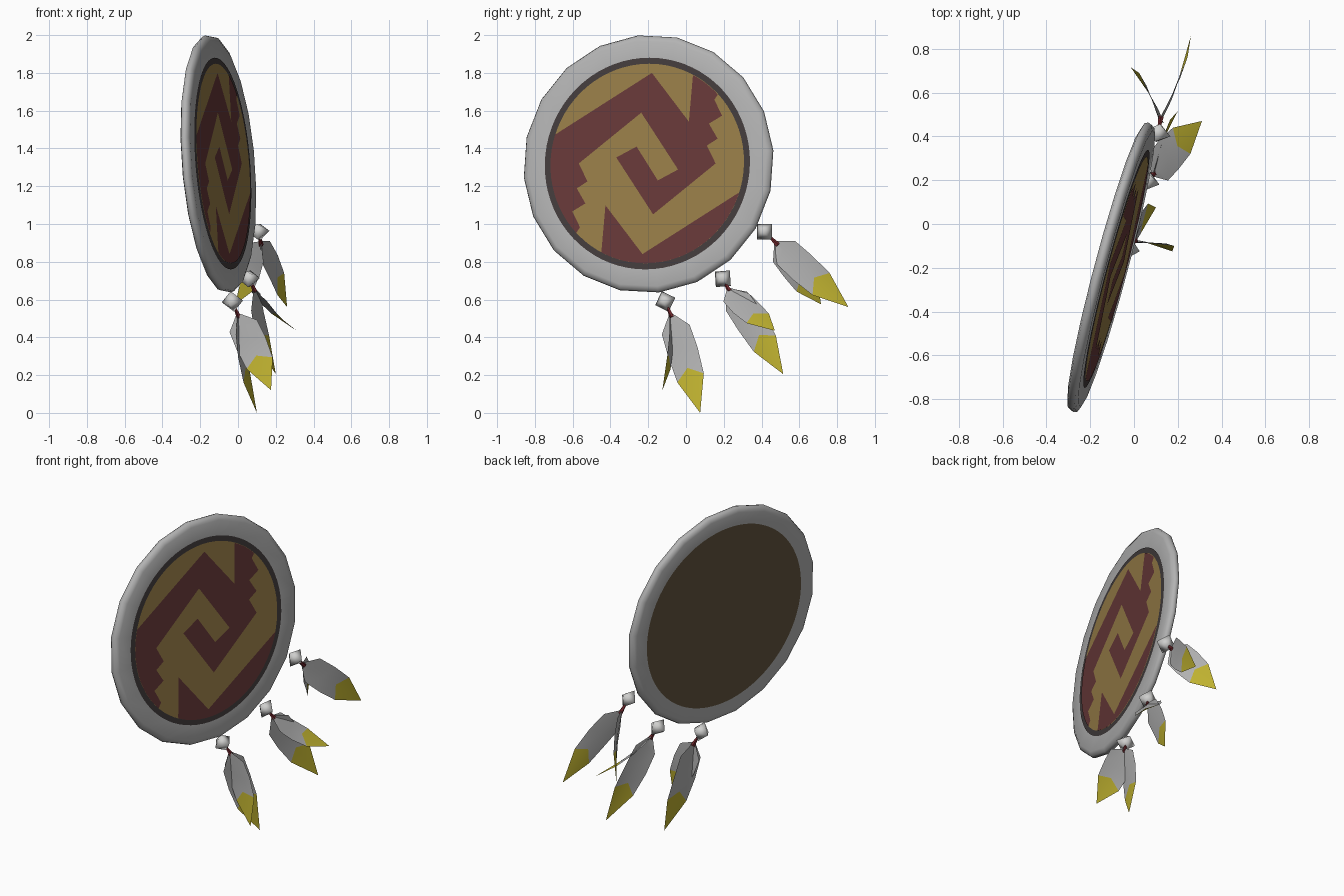
import bpy, bmesh, math
from mathutils import Vector, Matrix

if "Cube" in bpy.data.objects:
    bpy.data.objects.remove(bpy.data.objects["Cube"])


def material(name, r, g, b):
    m = bpy.data.materials.new(name)
    m.diffuse_color = (r, g, b, 1)
    m.use_nodes = True
    m.node_tree.nodes["Principled BSDF"].inputs["Base Color"].default_value = m.diffuse_color
    return m


GREY = material("rim grey", 0.45, 0.45, 0.45)
FEATHER = material("feather grey", 0.45, 0.45, 0.45)
BEAD = material("bead white", 0.62, 0.62, 0.61)
YELLOW = material("tip yellow", 0.53, 0.45, 0.03)
GOLD = material("hide gold", 0.31, 0.205, 0.064)
MAROON = material("paint maroon", 0.135, 0.04, 0.04)
DARK = material("border dark", 0.055, 0.045, 0.045)
BROWN = material("back brown", 0.126, 0.089, 0.05)
RED = material("cord red", 0.16, 0.02, 0.025)

# Tilted frame of the shield: U to the right, V up, N out of the painted face
A, B = 0.267, -0.08
N = Vector((1, -A, -B)).normalized()
U = Vector((A, 1, 0)).normalized()
V = N.cross(U)
FRAME = Matrix.Translation((-0.105, -0.198, 1.318)) @ Matrix((U, V, N)).transposed().to_4x4()


def make(name, bm, mats, matrix=Matrix(), smooth=None):
    me = bpy.data.meshes.new(name)
    bm.to_mesh(me)
    bm.free()
    for m in mats:
        me.materials.append(m)
    ob = bpy.data.objects.new(name, me)
    ob.matrix_world = matrix
    bpy.context.collection.objects.link(ob)
    if smooth:
        bpy.ops.object.select_all(action='DESELECT')
        ob.select_set(True)
        bpy.context.view_layer.objects.active = ob
        bpy.ops.object.shade_smooth_by_angle(angle=math.radians(smooth))
    return ob


def arc(a0, a1, r, n):
    return [(r * math.cos(math.radians(a0 + (a1 - a0) * i / n)),
             r * math.sin(math.radians(a0 + (a1 - a0) * i / n))) for i in range(n + 1)]


def plate(name, pts, h, mat, up=True):
    """Flat painted sheet lying on the shield."""
    bm = bmesh.new()
    f = bm.faces.new([bm.verts.new((x, y, h)) for x, y in pts])
    f.normal_update()
    if (f.normal.z > 0) != up:
        f.normal_flip()
    bmesh.ops.triangulate(bm, faces=bm.faces[:], ngon_method='EAR_CLIP')
    return make(name, bm, [mat], FRAME)


# Shield body: a 20-sided disc with a rounded rim
bm = bmesh.new()
rings = []
for r, h in [(0.56, -0.022), (0.655, -0.025), (0.68, -0.016), (0.686, 0.0),
             (0.68, 0.016), (0.655, 0.027), (0.56, 0.022)]:
    rings.append([bm.verts.new((x, y, h)) for x, y in arc(6, 348, r, 19)])
for lo, hi in zip(rings, rings[1:]):
    for i in range(20):
        j = (i + 1) % 20
        bm.faces.new((lo[i], lo[j], hi[j], hi[i]))
bm.faces.new(rings[0][::-1])
bm.faces.new(rings[-1])
make("shield_rim", bm, [GREY], FRAME, 50)

# Painted face and back
full = arc(0, 355, 1, 71)
plate("back_hide", [(0.575 * x, 0.575 * y) for x, y in full], -0.0275, BROWN, False)
plate("face_border", [(0.562 * x, 0.562 * y) for x, y in full], 0.0255, DARK)
plate("face_hide", [(0.53 * x, 0.53 * y) for x, y in full], 0.0275, GOLD)


def turned(pts):
    return [(-x, -y) for x, y in pts]


# Spiral with stepped ends; the second half is the first one turned half round
cap = [(-0.505, 0.155), (0.016, 0.481), (0.224, 0.222), (0.241, 0.466)]
half = [(0.361, 0.339), (0.405, 0.254), (0.334, 0.212), (0.383, 0.132), (0.325, 0.095),
        (0.375, 0.0), (0.038, -0.27), (-0.17, 0.032), (-0.06, 0.09)]
spiral = cap + arc(62, 44, 0.528, 6) + half + turned(half[::-1]) + arc(224, 163, 0.53, 14)
plate("painted_spiral", spiral, 0.0295, MAROON)
plate("painted_cap", turned(cap) + arc(243, 342, 0.53, 22), 0.0295, MAROON)


# Feathers: folded blades with yellow points
def feather(name, base, tip, across, bend=0.02):
    base, tip, across = Vector(base), Vector(tip), Vector(across)
    d = tip - base
    w = (across - d * (across.dot(d) / d.length_squared)).normalized()
    n = d.cross(w).normalized()
    if n.z > 0:
        n = -n
    bm = bmesh.new()
    rows = []
    # side position, spine position, half width
    for ts, tm, hw in [(0, 0, 0.012), (0.15, 0.1, 0.08), (0.38, 0.33, 0.084),
                       (0.64, 0.54, 0.076)]:
        row = []
        for s, t in ((-1, ts), (0, tm), (1, ts)):
            sag = bend * math.sin(math.pi * t) - (0.006 if s == 0 else 0)
            row.append(bm.verts.new(base + d * t + w * (s * hw) + n * sag))
        rows.append(row)
    for a, b in zip(rows, rows[1:]):
        for k in (0, 1):
            bm.faces.new((a[k], a[k + 1], b[k + 1], b[k]))
    end = bm.verts.new(tip)
    for k in (0, 1):
        bm.faces.new((rows[-1][k], rows[-1][k + 1], end)).material_index = 1
    make(name, bm, [FEATHER, YELLOW], smooth=40)


# Each hanging: bead centre, bead turn, feather root, two (tip, across) pairs
hangings = [
    ((0.11, 0.415, 0.96), 0, (0.12, 0.475, 0.90),
     [((0.26, 0.86, 0.56), (0.045, 0.115, 0.13)), ((-0.015, 0.715, 0.575), (-0.08, 0.16, 0.145))]),
    ((0.06, 0.195, 0.71), 5, (0.085, 0.225, 0.655),
     [((0.31, 0.47, 0.435), (-0.1, 0.17, 0.06)), ((0.20, 0.515, 0.205), (0.115, 0.295, 0.225))]),
    ((-0.03, -0.11, 0.59), -25, (0.0, -0.08, 0.52),
     [((0.10, 0.075, 0.0), (0.04, 0.16, 0.056)), ((0.175, -0.125, 0.12), (0.15, -0.02, 0.068))]),
]
for i, (centre, turn, root, blades) in enumerate(hangings, 1):
    # eight-sided bead with its points along the shield's normal
    bm = bmesh.new()
    bmesh.ops.create_uvsphere(bm, u_segments=4, v_segments=2, radius=0.058)
    m = (Matrix.Translation(centre) @ FRAME.to_3x3().to_4x4()
         @ Matrix.Rotation(math.radians(45 + turn), 4, 'Z'))
    make(f"bead_{i}", bm, [BEAD], m, 89)
    # red cord from bead to feathers
    c, r = Vector(centre), Vector(root)
    d = r - c
    bm = bmesh.new()
    bmesh.ops.create_cone(bm, cap_ends=True, segments=5, radius1=0.007, radius2=0.014,
                          depth=d.length * 0.75)
    m = Matrix.Translation(c + d * 0.82) @ d.to_track_quat('Z', 'Y').to_matrix().to_4x4()
    make(f"cord_{i}", bm, [RED], m)
    for k, (tip, across) in enumerate(blades, 1):
        feather(f"feather_{i}_{k}", root, tip, across)
